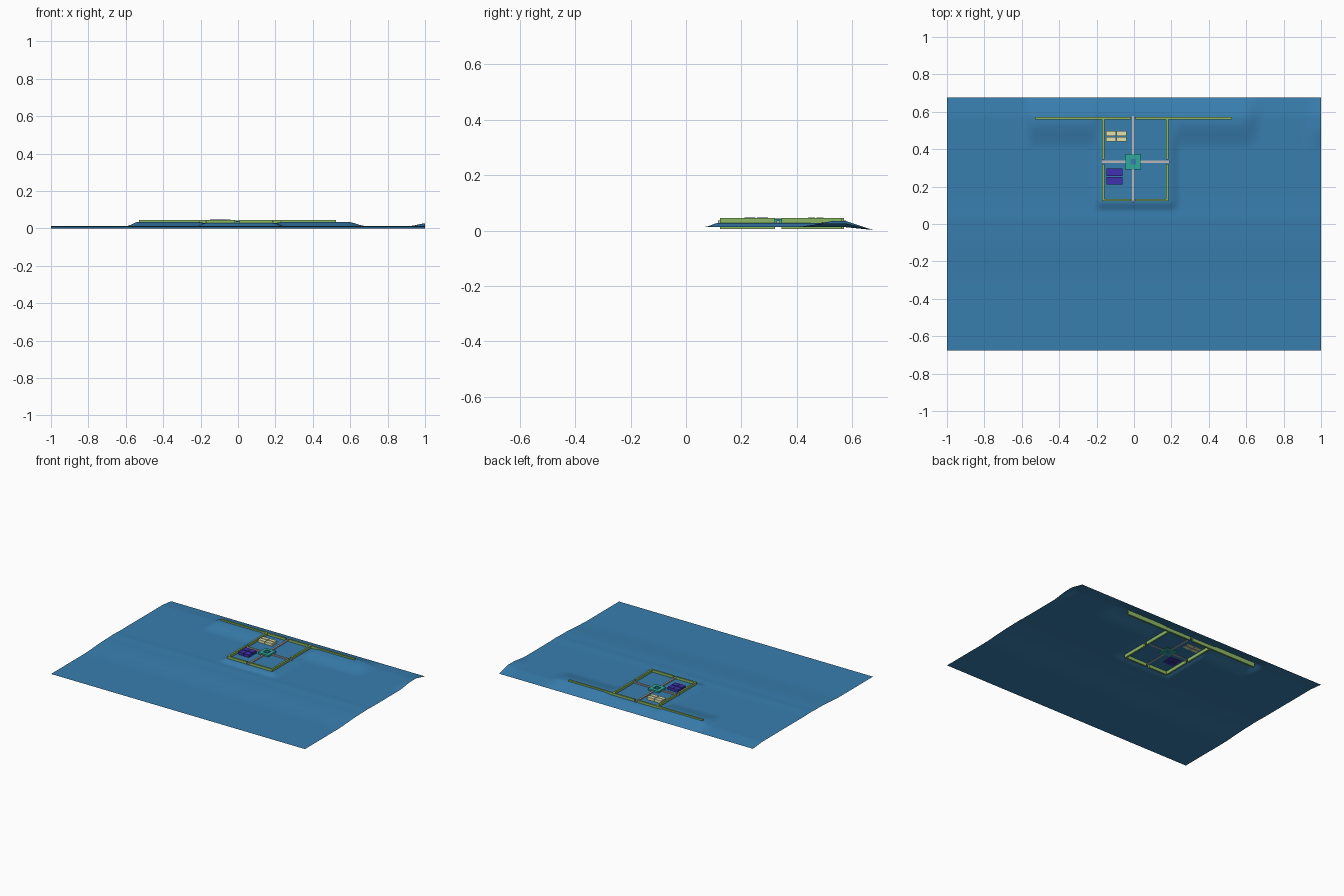
import bpy, bmesh, math

if "Cube" in bpy.data.objects:
    bpy.data.objects.remove(bpy.data.objects["Cube"])

def mat(name, c):
    m = bpy.data.materials.new(name)
    m.diffuse_color = (*c, 1)
    m.use_nodes = True
    m.node_tree.nodes["Principled BSDF"].inputs["Base Color"].default_value = m.diffuse_color
    return m

BLUE = mat("ground_blue", (0.04, 0.21, 0.43))
GREEN = mat("hedge_green", (0.26, 0.48, 0.13))
TEAL = mat("basin_teal", (0.03, 0.40, 0.33))
CREAM = mat("bed_cream", (0.76, 0.76, 0.42))
INDIGO = mat("bed_indigo", (0.05, 0.03, 0.42))
STONE = mat("path_stone", (0.50, 0.46, 0.47))

def smooth(a, b, v):
    t = max(0.0, min(1.0, (v - a) / (b - a)))
    return t * t * (3 - 2 * t)

def boxes(name, material, items):
    """One object from several (x0, x1, y0, y1, z0, z1) blocks."""
    bm = bmesh.new()
    for x0, x1, y0, y1, z0, z1 in items:
        r = bmesh.ops.create_cube(bm, size=1)
        for v in r["verts"]:
            v.co.x = x0 if v.co.x < 0 else x1
            v.co.y = y0 if v.co.y < 0 else y1
            v.co.z = z0 if v.co.z < 0 else z1
    me = bpy.data.meshes.new(name)
    bm.to_mesh(me)
    bm.free()
    me.materials.append(material)
    ob = bpy.data.objects.new(name, me)
    bpy.context.collection.objects.link(ob)
    return ob

# Terrain: flat front, gentle rise, bank under the long hedge, level garden
def height(x, y):
    z = 0.002 + 0.012 * smooth(-0.32, -0.06, y)
    z += 0.002 * math.exp(-((y - 0.03) / 0.04) ** 2)
    bank = smooth(-0.60, -0.53, x) * (1 - smooth(0.58, 0.69, x))
    bank *= smooth(0.40, 0.55, y)
    z += (0.037 - z) * bank
    z += 0.014 * smooth(0.91, 1.0, x) * smooth(0.38, 0.52, y)
    # level garden platform
    g = smooth(-0.22, -0.175, x) * (1 - smooth(0.19, 0.25, x)) * smooth(0.065, 0.12, y)
    z += (0.030 - z) * g * (1 - smooth(0.555, 0.60, y) * 0.5)
    # fall to the back edge
    k = max(0.0, min(1.0, (y - 0.575) / 0.10))
    return z + (0.004 - z) * k

bm = bmesh.new()
bmesh.ops.create_grid(bm, x_segments=160, y_segments=108, size=1)
for v in bm.verts:
    v.co.y *= 0.675
    v.co.z = height(v.co.x, v.co.y)
low = min(v.co.z for v in bm.verts)
for v in bm.verts:
    v.co.z -= low
for f in bm.faces:
    f.smooth = True
me = bpy.data.meshes.new("terrain")
bm.to_mesh(me)
bm.free()
me.materials.append(BLUE)
bpy.context.collection.objects.link(bpy.data.objects.new("terrain", me))

# Hedges: long back hedge and the enclosure, with openings for the paths
CX, CY, GAP, T = -0.005, 0.333, 0.012, 0.012
Z0, Z1 = 0.005, 0.045
L, R, F, B = -0.171, 0.184, 0.122, 0.571
boxes("back_hedge", GREEN, [(-0.53, CX - GAP, B - T, B, Z0, Z1),
                            (CX + GAP, 0.525, B - T, B, Z0, Z1)])
boxes("front_hedge", GREEN, [(L, CX - GAP, F, F + T, Z0, Z1),
                             (CX + GAP, R, F, F + T, Z0, Z1)])
for name, x in (("left_hedge", L), ("right_hedge", R - T)):
    boxes(name, GREEN, [(x, x + T, F + T, CY - GAP, Z0, Z1),
                        (x, x + T, CY + GAP, B - T, Z0, Z1)])

# Crossing paths, stopping at the basin
w, s, p0, p1 = 0.006, 0.04, 0.026, 0.036
boxes("paths", STONE, [(L - 0.006, CX - s, CY - w, CY + w, p0, p1),
                       (CX + s, R + 0.006, CY - w, CY + w, p0, p1),
                       (CX - w, CX + w, F - 0.006, CY - s, p0, p1),
                       (CX - w, CX + w, CY + s, B + 0.006, p0, p1)])

# Central basin: square rim with an inner lip and blue water
def ring(h, i, z0, z1):
    return [(CX - h, CX + h, CY - h, CY - i, z0, z1), (CX - h, CX + h, CY + i, CY + h, z0, z1),
            (CX - h, CX - i, CY - i, CY + i, z0, z1), (CX + i, CX + h, CY - i, CY + i, z0, z1)]
boxes("basin_rim", TEAL, ring(0.042, 0.016, 0.026, 0.040))
boxes("basin_lip", TEAL, ring(0.019, 0.015, 0.026, 0.043))
boxes("basin_water", BLUE, [(CX - 0.015, CX + 0.015, CY - 0.015, CY + 0.015, 0.026, 0.036)])

# Planting beds, each split two by two
def bed(name, material, x0, x1, y0, y1, gx, gy):
    mx, my = (x0 + x1) / 2, (y0 + y1) / 2
    boxes(name, material, [(a, b, c, d, 0.026, 0.047)
                           for a, b in ((x0, mx - gx), (mx + gx, x1))
                           for c, d in ((y0, my - gy), (my + gy, y1))])
bed("cream_bed", CREAM, -0.151, -0.040, 0.440, 0.496, 0.002, 0.003)
bed("indigo_bed", INDIGO, -0.146, -0.062, 0.212, 0.296, 0.001, 0.003)
